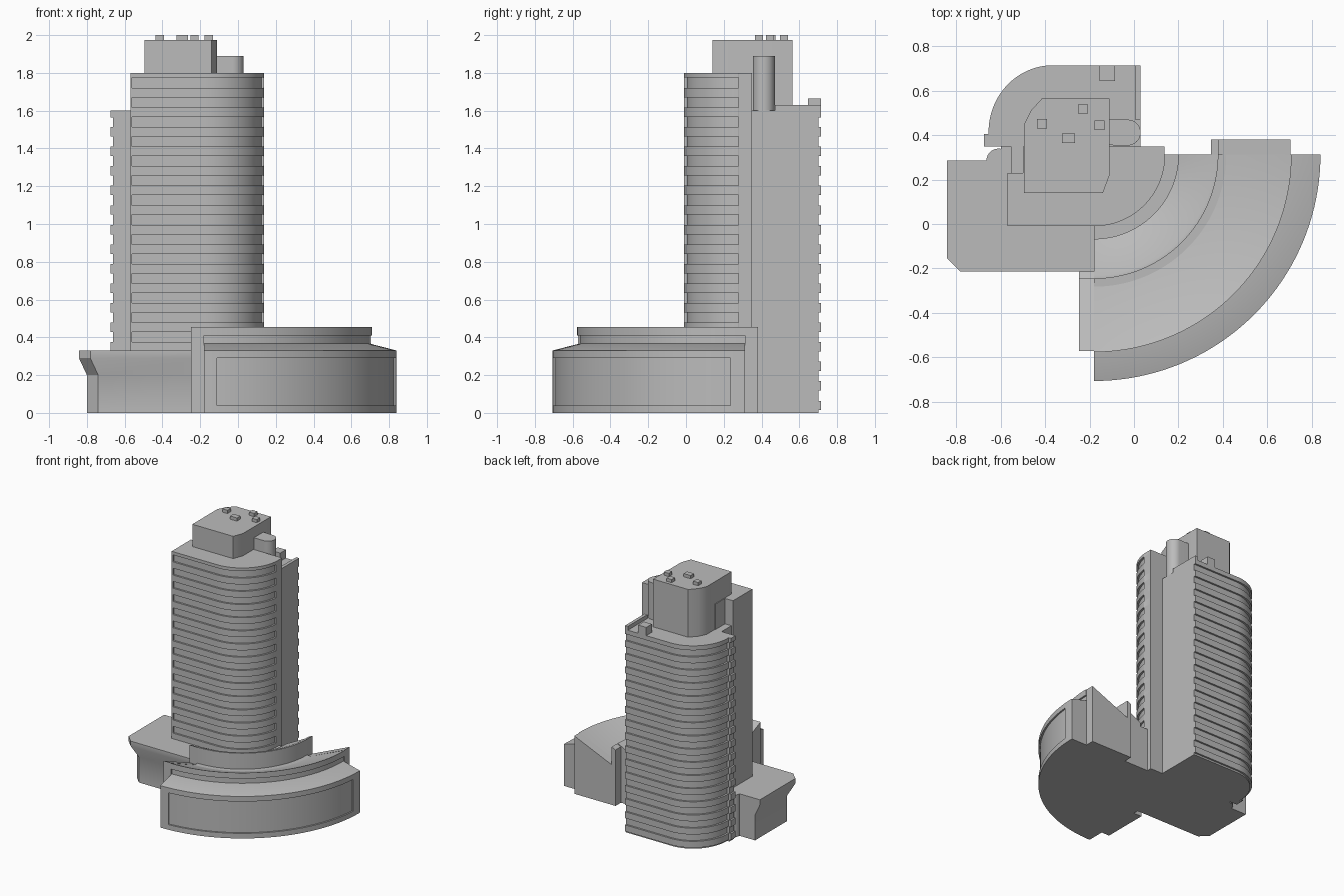
import bpy
import bmesh
from math import sin, cos, pi, radians

if "Cube" in bpy.data.objects:
    bpy.data.objects.remove(bpy.data.objects["Cube"])

concrete = bpy.data.materials.new("concrete_grey")
concrete.use_nodes = True
GREY = (0.5, 0.5, 0.5, 1)
concrete.diffuse_color = GREY
concrete.node_tree.nodes["Principled BSDF"].inputs["Base Color"].default_value = GREY
parts = []


def finish(name, bm):
    bmesh.ops.recalc_face_normals(bm, faces=bm.faces)
    mesh = bpy.data.meshes.new(name)
    bm.to_mesh(mesh)
    bm.free()
    mesh.materials.append(concrete)
    obj = bpy.data.objects.new(name, mesh)
    bpy.context.collection.objects.link(obj)
    parts.append(obj)


def loft(bm, rings):
    """Skin a list of equal-length point rings and cap both ends."""
    loops = [[bm.verts.new(p) for p in ring] for ring in rings]
    n = len(loops[0])
    for a, b in zip(loops, loops[1:]):
        for i in range(n):
            j = (i + 1) % n
            bm.faces.new((a[i], a[j], b[j], b[i]))
    bm.faces.new(loops[0])
    bm.faces.new(loops[-1])


def prism(bm, outline, z0, z1):
    loft(bm, [[(x, y, z) for x, y in outline] for z in (z0, z1)])


def solid(name, outline, z0, z1):
    bm = bmesh.new()
    prism(bm, outline, z0, z1)
    finish(name, bm)


def rect(x0, x1, y0, y1):
    return [(x0, y0), (x1, y0), (x1, y1), (x0, y1)]


def arc(cx, cy, rx, ry, a0, a1, n=20):
    angles = [radians(a0 + (a1 - a0) * i / n) for i in range(n + 1)]
    return [(cx + rx * cos(a), cy + ry * sin(a)) for a in angles]


# Towers: an inset core, with a full-width band at every storey
PITCH, BAND, DEPTH = 0.1035, 0.05, 0.014


def banded_tower(name, outline, base, roof, first_band, cap):
    bm = bmesh.new()
    prism(bm, outline(DEPTH), base, roof - 0.005)
    prism(bm, outline(0), roof - cap, roof)
    z = first_band
    while z > base + 0.02:
        prism(bm, outline(0), max(base, z - BAND), z)
        z -= PITCH
    finish(name, bm)


def front_outline(d):
    r = 0.32 - d
    curve = arc(-0.18, 0.31, r, r, -90, -6, 24)
    return ([(-0.57, -0.01), (-0.56, -0.01), (-0.56, -0.01 + d)] + curve
            + [(0.138, 0.277), (0.138, 0.35), (-0.5, 0.35), (-0.5, 0.23), (-0.57, 0.23)])


def back_outline(d):
    curve = arc(-0.365, 0.415, 0.29 - d, 0.30 - d, 90, 178, 24)
    return ([(-0.555, 0.23), (0.03, 0.23), (0.03, 0.715 - d)] + curve
            + [(-0.655 + d, 0.405), (-0.675 + d, 0.405), (-0.675 + d, 0.35), (-0.555, 0.35)])


banded_tower("front_tower", front_outline, 0.0, 1.8, 1.72, 0.025)
banded_tower("back_tower", back_outline, 0.0, 1.6, 1.513, 0.035)

# Roof structures
solid("roof_parapet", rect(0.005, 0.03, 0.47, 0.715), 1.59, 1.63)
solid("roof_box", rect(-0.155, -0.085, 0.645, 0.715), 1.59, 1.665)
solid("stair_shaft", [(-0.12, 0.355)] + arc(-0.028, 0.412, 0.058, 0.058, -90, 90)
      + [(-0.12, 0.47)], 1.59, 1.89)
penthouse = [(-0.495, 0.14), (-0.14, 0.14), (-0.11, 0.22), (-0.11, 0.565),
             (-0.415, 0.565), (-0.465, 0.51), (-0.495, 0.45)]
solid("penthouse", penthouse, 1.59, 1.975)
for i, (x, y) in enumerate([(-0.415, 0.452), (-0.23, 0.518), (-0.155, 0.445), (-0.295, 0.386)]):
    w = 0.03 if i == 3 else 0.022
    solid(f"roof_vent_{i + 1}", rect(x - w, x + w, y - 0.021, y + 0.021), 1.97, 2.0)


# Side block with flared roof edge
def block_outline(inset, z):
    x, y = -0.842 + inset, -0.215 + inset
    return [(x, 0.285, z), (x, y + 0.06, z), (x + 0.06, y, z), (-0.18, y, z), (-0.18, 0.285, z)]


bm = bmesh.new()
loft(bm, [block_outline(i, z) for i, z in ((0.042, 0), (0.042, 0.2), (0, 0.29), (0, 0.33))])
finish("side_block", bm)
solid("block_column", arc(-0.61, 0.285, 0.055, 0.055, 0, 360, 24)[:-1], 0, 0.33)
solid("block_link", rect(-0.6, -0.5, 0.2, 0.36), 0, 0.33)

# Curved podium: radius/height profiles swept through a quarter turn
CX, CY = -0.18, 0.313


def station(profile, angle, shift=0):
    c, s = cos(angle), sin(angle)
    return [(CX + r * s + shift * c, CY - r * c + shift * s, z) for r, z in profile]


def sweep(name, profile, a0=0, a1=90, n=40):
    bm = bmesh.new()
    loft(bm, [station(profile, radians(a0 + (a1 - a0) * i / n)) for i in range(n + 1)])
    finish(name, bm)


sweep("podium_base", [(0.01, 0), (1.008, 0), (1.008, 0.33), (0.01, 0.33)])
sweep("inner_terrace", [(0.3, 0.3), (0.38, 0.3), (0.38, 0.34), (0.3, 0.34)])
sweep("inner_roof", [(0.38, 0.2), (0.56, 0.2), (0.56, 0.455), (0.545, 0.455), (0.38, 0.37)])
main_roof = [(0.53, 0), (0.877, 0), (0.877, 0.41), (0.89, 0.41), (0.89, 0.455), (0.56, 0.315), (0.53, 0.315)]
sweep("main_roof", main_roof)
sweep("sloped_eave", [(0.86, 0.3), (1.02, 0.3), (1.02, 0.33), (0.877, 0.367), (0.86, 0.367)])

# Frame around the recessed outer wall
sweep("wall_top_frame", [(0.99, 0.29), (1.02, 0.29), (1.02, 0.33), (0.99, 0.33)])
sweep("wall_bottom_frame", [(0.99, 0), (1.02, 0), (1.02, 0.04), (0.99, 0.04)])
jamb = [(0.99, 0), (1.02, 0), (1.02, 0.33), (0.99, 0.33)]
sweep("wall_left_jamb", jamb, 0, 3.8, 3)
sweep("wall_right_jamb", jamb, 85.6, 90, 3)

# End walls continue the roof profile straight past the quarter turn
end_profile = [(0.527, 0), (0.885, 0), (0.885, 0.455), (0.56, 0.315), (0.56, 0.455), (0.527, 0.44)]
for name, angle, shift in (("left_end_wall", 0, -0.068), ("right_end_wall", pi / 2, 0.067)):
    bm = bmesh.new()
    loft(bm, [station(end_profile, angle, 0), station(end_profile, angle, shift)])
    finish(name, bm)

# Smooth curved walls, keep edges sharp
bpy.ops.object.select_all(action="DESELECT")
for obj in parts:
    obj.select_set(True)
bpy.context.view_layer.objects.active = parts[0]
bpy.ops.object.shade_smooth_by_angle(angle=radians(30))
